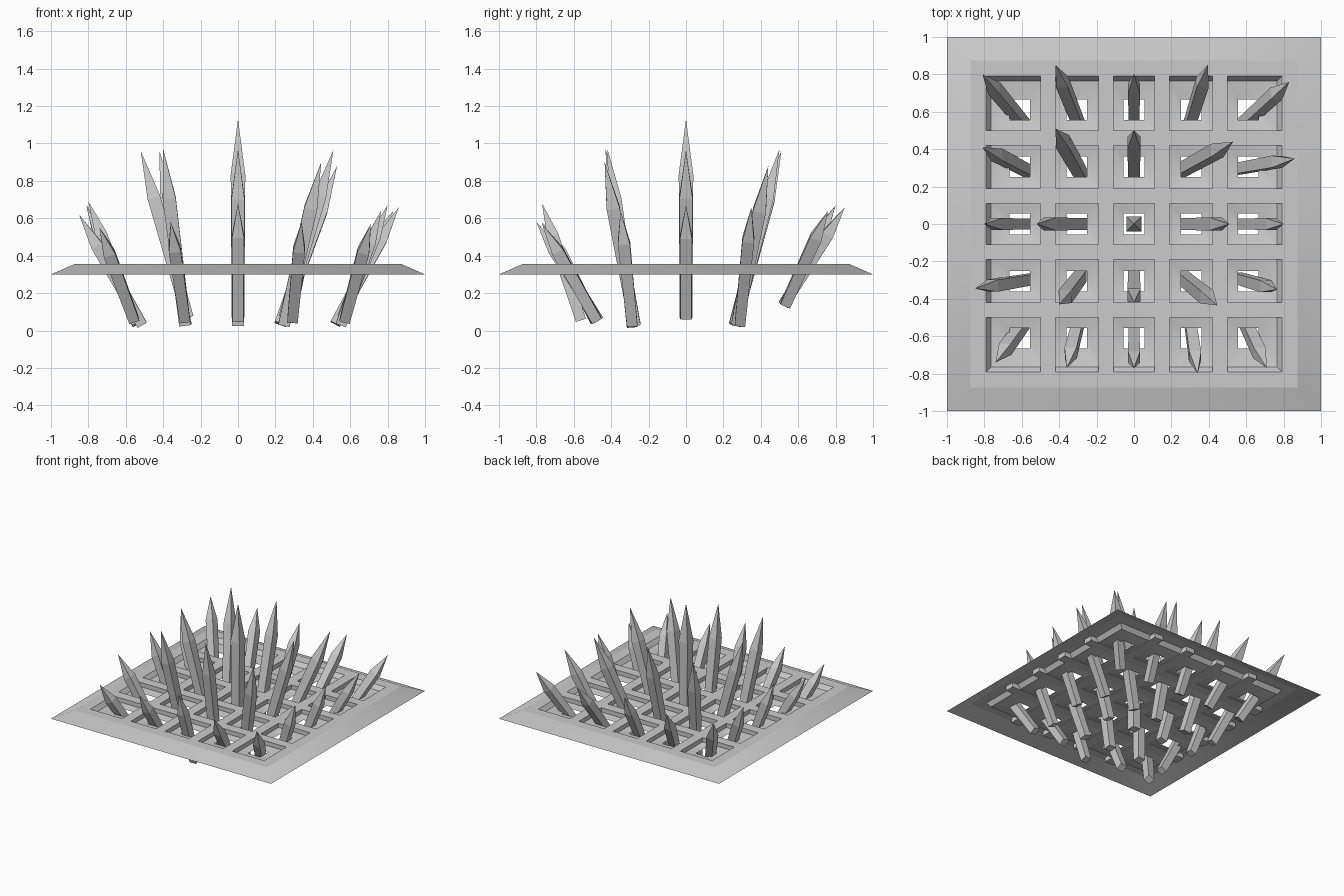
import bpy, bmesh
from mathutils import Vector

if "Cube" in bpy.data.objects:
    bpy.data.objects.remove(bpy.data.objects["Cube"])

BOTTOM, TOP = 0.30, 0.355
HOLES = [(-0.79, -0.50), (-0.42, -0.19), (-0.11, 0.11), (0.19, 0.42), (0.50, 0.79)]
CENTRES = [-0.61, -0.305, 0.0, 0.305, 0.61]


def make_object(name, bm):
    bmesh.ops.remove_doubles(bm, verts=bm.verts, dist=0.0005)
    mesh = bpy.data.meshes.new(name)
    bm.to_mesh(mesh)
    bm.free()
    ob = bpy.data.objects.new(name, mesh)
    bpy.context.collection.objects.link(ob)
    return ob


def rect(bm, x0, x1, y0, y1, z):
    return [bm.verts.new(p) for p in ((x0, y0, z), (x1, y0, z), (x1, y1, z), (x0, y1, z))]


def bridge(bm, upper, lower):
    for i in range(4):
        j = (i + 1) % 4
        bm.faces.new((lower[i], lower[j], upper[j], upper[i]))


# Grate shell: flat lattice on top with a sloping outer rim
bm = bmesh.new()
bridge(bm, rect(bm, -0.875, 0.875, -0.875, 0.875, TOP), rect(bm, -1, 1, -1, 1, BOTTOM))
lines = [-0.875] + [v for h in HOLES for v in h] + [0.875]
for i in range(len(lines) - 1):
    for j in range(len(lines) - 1):
        if not (i % 2 and j % 2):
            bm.faces.new(rect(bm, lines[i], lines[i + 1], lines[j], lines[j + 1], TOP))


# Openings: steep wall (sloped at the outer rim), then a shallow floor around the hole
def wall_foot(edge):
    return edge * 0.765 / 0.79 if abs(edge) > 0.7 else edge


for (x0, x1), cx in zip(HOLES, CENTRES):
    for (y0, y1), cy in zip(HOLES, CENTRES):
        top_ring = rect(bm, x0, x1, y0, y1, TOP)
        mid_ring = rect(bm, *[wall_foot(e) for e in (x0, x1, y0, y1)], 0.32)
        low_ring = rect(bm, cx - 0.055, cx + 0.055, cy - 0.055, cy + 0.055, 0.303)
        bridge(bm, mid_ring, top_ring)
        bridge(bm, low_ring, mid_ring)
grate = make_object("grate", bm)
bpy.context.view_layer.objects.active = grate
grate.select_set(True)
bpy.ops.object.shade_smooth_by_angle(angle=0.6)

# Crossing bars whose ends run under the rim
for n, c in enumerate((-0.46, -0.15, 0.15, 0.46)):
    for way in ("across", "along"):
        box = (-0.84, 0.84, c - 0.04, c + 0.04)
        if way == "along":
            box = box[2:] + box[:2]
        bm = bmesh.new()
        hi, lo = rect(bm, *box, TOP - 0.002), rect(bm, *box, 0.315)
        bridge(bm, hi, lo)
        bm.faces.new(hi)
        bm.faces.new(lo[::-1])
        make_object(f"bar_{way}_{n + 1}", bm)

# Spike tips, row by row from the back, and the height of each row's feet
TIPS = [
    [(-.81, .80, .67), (-.42, .85, .66), (0, .80, .67), (.395, .85, .66), (.83, .76, .64)],
    [(-.81, .41, .66), (-.42, .51, .96), (0, .50, .97), (.53, .44, .88), (.86, .35, .66)],
    [(-.80, 0, .69), (-.52, 0, .96), (0, 0, 1.13), (.51, 0, .965), (.80, 0, .67)],
    [(-.85, -.345, .62), (-.40, -.43, .97), (0, -.42, .97), (.445, -.435, .90), (.765, -.35, .64)],
    [(-.74, -.74, .55), (-.36, -.77, .58), (0, -.77, .68), (.34, -.80, .58), (.71, -.77, .57)],
]
FEET = [0.14, 0.035, 0.07, 0.03, 0.055]
# Half-width at the shoulder: centre, inner ring, outer ring
WIDTHS = [0.039, 0.035, 0.032]


# Square spike, slightly flared to a shoulder and then pointed
def spike(name, tip, hole, foot_z, half):
    tip, pivot = Vector(tip), Vector((hole[0], hole[1], 0.2))
    axis = (tip - pivot).normalized()
    foot = pivot + axis * ((foot_z - pivot.z) / axis.z)
    length = (tip - foot).length
    turn = Vector((0, 0, 1)).rotation_difference(axis)
    base = half * 0.88
    bm = bmesh.new()
    lo = rect(bm, -base, base, -base, base, 0)
    hi = rect(bm, -half, half, -half, half, length * 0.72)
    point = bm.verts.new((0, 0, length))
    bridge(bm, hi, lo)
    bm.faces.new(lo[::-1])
    for i in range(4):
        bm.faces.new((hi[i], hi[(i + 1) % 4], point))
    ob = make_object(name, bm)
    ob.rotation_mode = 'QUATERNION'
    ob.rotation_quaternion = turn
    ob.location = foot


for r, row in enumerate(TIPS):
    for c, tip in enumerate(row):
        ring = max(abs(r - 2), abs(c - 2))
        # outer spikes lean a little further inwards below the grate
        px, py = CENTRES[c], CENTRES[4 - r]
        if r == 0:
            py -= 0.05
        if r == 4 and c != 2:
            py += 0.05
        if ring == 1 and c == 3:
            px -= 0.02
        spike(f"spike_{r + 1}_{c + 1}", tip, (px, py), FEET[r], WIDTHS[ring])
